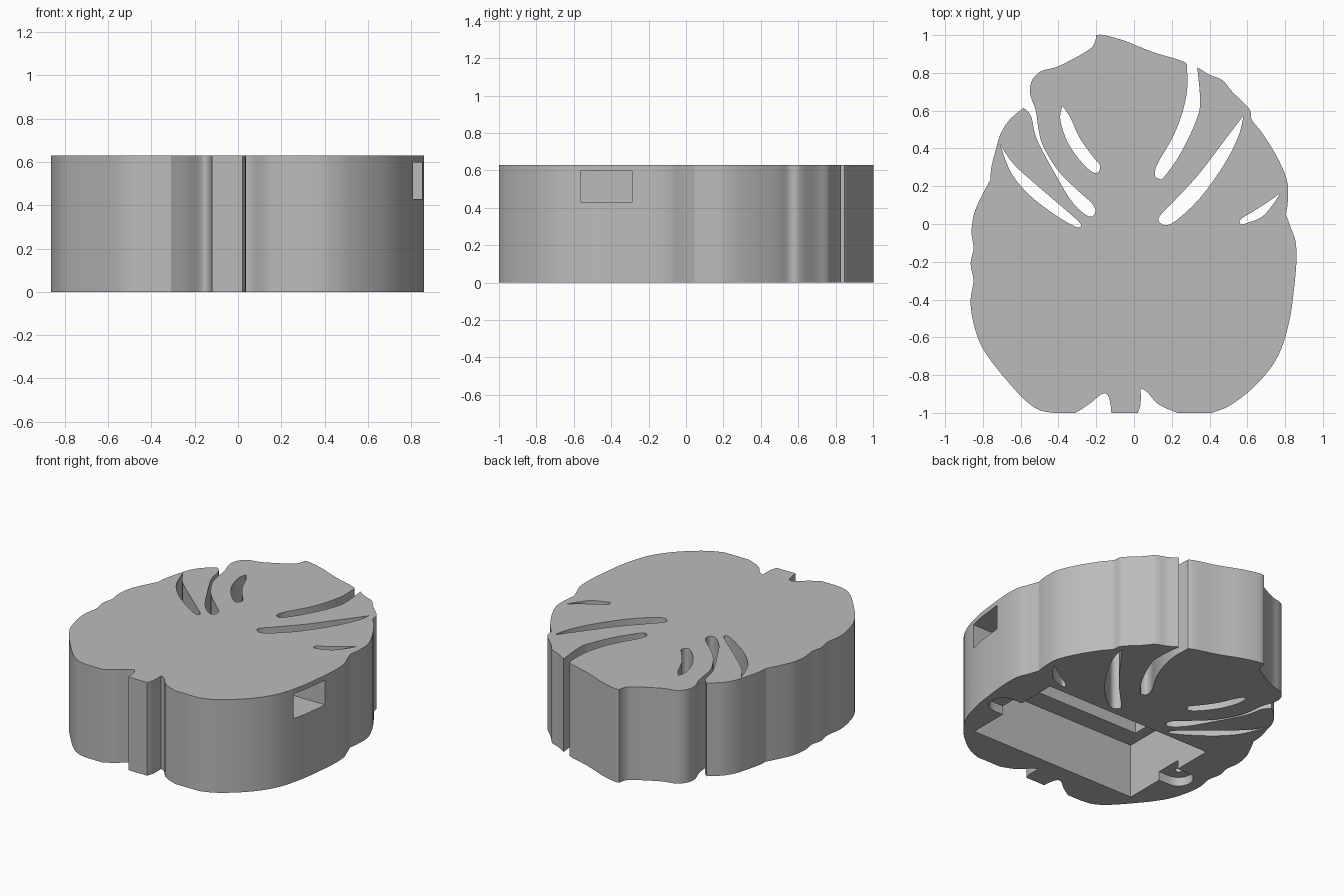
import bpy
import bmesh
from math import radians, sin, cos, pi
from mathutils import Vector

HEIGHT = 0.63

cube = bpy.data.objects.get("Cube")
if cube:
    bpy.data.objects.remove(cube, do_unlink=True)

grey = bpy.data.materials.new("matte grey")
grey.use_nodes = True
colour = (0.5, 0.5, 0.5, 1)
grey.diffuse_color = colour
grey.node_tree.nodes["Principled BSDF"].inputs["Base Color"].default_value = colour


def smooth_run(points, steps=5):
    """Curve through the points, leaving out the last one."""
    pts = [Vector(p) for p in points]
    pts = [pts[0]] + pts + [pts[-1]]
    result = []
    for a, b, c, d in zip(pts, pts[1:], pts[2:], pts[3:]):
        for i in range(steps):
            t = i / steps
            result.append(0.5 * (2 * b + (c - a) * t
                                 + (2 * a - 5 * b + 4 * c - d) * t ** 2
                                 + (3 * b - a - 3 * c + d) * t ** 3))
    return result


def prism(name, outline, bottom, top):
    """Straight-sided solid standing on a flat outline."""
    bm = bmesh.new()
    face = bm.faces.new([bm.verts.new((p[0], p[1], bottom)) for p in outline])
    extruded = bmesh.ops.extrude_face_region(bm, geom=[face])["geom"]
    verts = [v for v in extruded if isinstance(v, bmesh.types.BMVert)]
    bmesh.ops.translate(bm, verts=verts, vec=(0, 0, top - bottom))
    bmesh.ops.recalc_face_normals(bm, faces=bm.faces)
    mesh = bpy.data.meshes.new(name)
    bm.to_mesh(mesh)
    bm.free()
    mesh.materials.append(grey)
    obj = bpy.data.objects.new(name, mesh)
    bpy.context.collection.objects.link(obj)
    return obj


def rectangle(x0, x1, y0, y1):
    return [(x0, y0), (x1, y0), (x1, y1), (x0, y1)]


def circle(x, y, radius, count=24):
    return [(x + radius * cos(2 * pi * i / count),
             y + radius * sin(2 * pi * i / count)) for i in range(count)]


def cut(target, cutter):
    """Subtract the cutter and throw it away."""
    bpy.context.view_layer.objects.active = target
    modifier = target.modifiers.new("cut", "BOOLEAN")
    modifier.operation = "DIFFERENCE"
    modifier.solver = "EXACT"
    modifier.object = cutter
    bpy.ops.object.modifier_apply(modifier=modifier.name)
    bpy.data.objects.remove(cutter, do_unlink=True)


# Leaf outline, anticlockwise from the stem; runs meet at sharp corners
stem = [(-.12, -1), (.02, -1)]
stem_side = [(.02, -1), (.035, -.95), (.035, -.87)]
right_base = [(.035, -.87), (.07, -.89), (.13, -.955), (.23, -1)]
base_flat = [(.23, -1), (.41, -1)]
right_lobe = [(.41, -1), (.5, -.965), (.61, -.885), (.71, -.78), (.78, -.66),
              (.825, -.5), (.845, -.36), (.86, -.2), (.855, -.09),
              (.83, -.02), (.805, .05)]
upper_right = [(.805, .05), (.815, .13), (.81, .23), (.76, .35), (.68, .48),
               (.625, .55), (.61, .61), (.52, .7), (.47, .76), (.4, .79),
               (.335, .83)]
right_gap = [(.335, .83), (.35, .65), (.33, .55), (.25, .38), (.16, .25),
             (.13, .24), (.11, .26), (.125, .32), (.2, .45), (.25, .57),
             (.28, .7), (.28, .82), (.26, .86), (.1, .91), (-.05, .97),
             (-.16, 1), (-.2, 1)]
top_lobe = [(-.2, 1), (-.21, .955), (-.25, .915), (-.4, .835), (-.49, .81),
            (-.54, .76), (-.55, .69), (-.52, .6), (-.505, .5), (-.48, .41),
            (-.4, .28), (-.3, .18), (-.215, .1), (-.21, .05), (-.25, .045),
            (-.33, .12), (-.42, .27), (-.515, .45), (-.545, .57),
            (-.585, .615)]
upper_left = [(-.585, .615), (-.66, .55), (-.705, .48), (-.73, .4),
              (-.755, .3), (-.76, .235)]
left_lobe = [(-.76, .235), (-.8, .16), (-.845, .06), (-.86, -.04),
             (-.85, -.13), (-.865, -.21), (-.85, -.3), (-.865, -.4),
             (-.855, -.5), (-.82, -.62), (-.76, -.72), (-.68, -.82),
             (-.58, -.93), (-.5, -.985), (-.42, -1)]
left_flat = [(-.42, -1), (-.31, -1)]
left_base = [(-.31, -1), (-.24, -.955), (-.17, -.9), (-.14, -.905),
             (-.125, -.95), (-.12, -1)]

outline = []
for run in (stem, stem_side, right_base, base_flat, right_lobe, upper_right,
            right_gap, top_lobe, upper_left, left_lobe, left_flat, left_base):
    outline += smooth_run(run, 1 if len(run) == 2 else 5)
leaf = prism("leaf_case", outline, 0, HEIGHT)

# Leaf slits cut right through, each with one sharp tip
slits = [
    [(-.38, .625), (-.34, .57), (-.29, .46), (-.22, .36), (-.18, .31),
     (-.19, .275), (-.22, .275), (-.28, .33), (-.35, .43), (-.39, .55)],
    [(-.71, .425), (-.64, .32), (-.52, .21), (-.38, .09), (-.29, .01),
     (-.285, -.015), (-.32, -.01), (-.42, .05), (-.55, .15), (-.65, .27)],
    [(.58, .575), (.555, .47), (.48, .32), (.36, .15), (.25, .04),
     (.18, -.005), (.14, .005), (.135, .04), (.22, .13), (.34, .26),
     (.47, .43)],
    [(.775, .165), (.74, .11), (.68, .04), (.6, .005), (.565, 0),
     (.565, .025), (.62, .06), (.7, .11)],
]
for slit in slits:
    loop = smooth_run(slit + slit[:1], 5)
    cut(leaf, prism("slit_cutter", loop, -0.1, HEIGHT + 0.1))

# Stepped pocket in the underside
cut(leaf, prism("lower_pocket", rectangle(-.62, .63, -.77, -.05), -0.1, 0.365))
cut(leaf, prism("upper_pocket", rectangle(-.545, .555, -.636, -.18), 0.3, 0.6))

# Port through the side wall into the pocket
cut(leaf, prism("side_port", rectangle(.5, 1, -.565, -.288), 0.43, 0.597))

# Screw ear recesses with pilot holes at both ends of the pocket
for side in (-1, 1):
    ear = [(side * .6, -.50), (side * .7, -.50)]
    ear += [(side * (.7 + .09 * sin(pi * i / 12)), -.41 - .09 * cos(pi * i / 12))
            for i in range(1, 12)]
    ear += [(side * .7, -.32), (side * .6, -.32)]
    cut(leaf, prism("ear_recess", ear, -0.1, 0.06))
    cut(leaf, prism("screw_hole", circle(side * .7, -.41, .022), 0, 0.25))

# Smooth walls with crisp rims
bpy.ops.object.select_all(action="DESELECT")
leaf.select_set(True)
bpy.context.view_layer.objects.active = leaf
bpy.ops.object.shade_smooth_by_angle(angle=radians(30))
